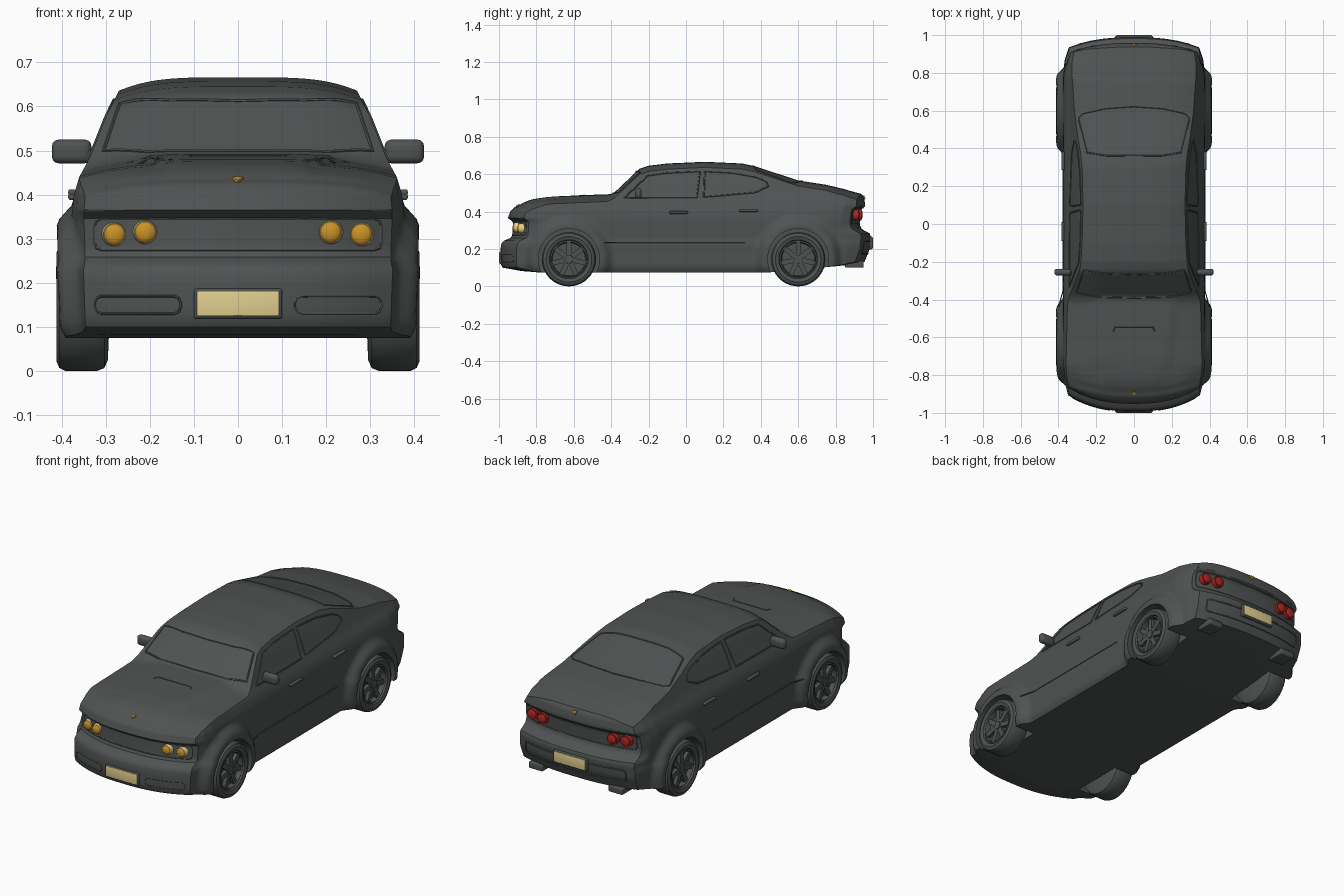
import bpy, bmesh, math
from mathutils import Vector, Matrix

if "Cube" in bpy.data.objects:
    bpy.data.objects.remove(bpy.data.objects["Cube"])


def material(name, c):
    m = bpy.data.materials.new(name)
    m.diffuse_color = (*c, 1)
    m.use_nodes = True
    m.node_tree.nodes["Principled BSDF"].inputs["Base Color"].default_value = m.diffuse_color
    return m


GREY = material("dark_grey", (0.08, 0.086, 0.086))
GOLD = material("gold", (0.60, 0.29, 0.02))
CREAM = material("cream", (0.76, 0.62, 0.27))
RED = material("red", (0.42, 0.02, 0.015))


def finish(name, bm, mat):
    bmesh.ops.recalc_face_normals(bm, faces=bm.faces)
    me = bpy.data.meshes.new(name)
    bm.to_mesh(me)
    bm.free()
    me.materials.append(mat)
    ob = bpy.data.objects.new(name, me)
    bpy.context.collection.objects.link(ob)
    return ob


def lerp(table, v):
    if v <= table[0][0]:
        return table[0][1]
    for (a, fa), (b, fb) in zip(table, table[1:]):
        if v <= b:
            return fa + (fb - fa) * (v - a) / (b - a)
    return table[-1][1]


def smooth(a, b, v):
    t = min(1, max(0, (v - a) / (b - a)))
    return t * t * (3 - 2 * t)


# --- body: a gridded box mapped onto the car's side, plan and section curves
TOP = [(-1, .425), (-.93, .447), (-.85, .458), (-.7, .472), (-.42, .484), (-.385, .5), (-.25, .628),
       (-.2, .645), (-.1, .657), (.1, .666), (.3, .657), (.37, .642), (.6, .566), (.75, .543),
       (.9, .518), (1, .495)]
FLOOR = [(-1, .1), (-.9, .082), (-.8, .075), (.45, .075), (.6, .09), (.9, .115), (1, .13)]
SIDE = [(.07, .355), (.1, .372), (.235, .377), (.25, .372), (.36, .376), (.4, .372), (.44, .36),
        (.48, .338), (.53, .318), (.58, .298), (.64, .268)]
TAPER = [(-1, .93), (-.9, .975), (-.75, 1), (.8, 1), (.92, .975), (1, .92)]
NOSE = [(.08, .035), (.11, .012), (.14, .008), (.2, .008), (.24, .015), (.262, .07), (.345, .075),
        (.365, .048), (.4, .06), (.43, .09)]
TAIL = [(.12, .05), (.2, .018), (.28, .012), (.305, .06), (.33, .072), (.41, .065), (.43, .04),
        (.48, .05), (.51, .075)]
WHEEL_Y, WHEEL_R = (-.626, .6), .145


def body_point(u, v, t):
    y = 2 * v - 1
    zt = lerp(TOP, y) - .03 * u ** 4
    zb = lerp(FLOOR, y)
    z = zb + (.36 - zb) * t / .6 if t <= .6 else .36 + (zt - .36) * (t - .6) / .4
    x = u * lerp(SIDE, z) * lerp(TAPER, y)
    # raised centre of the bonnet
    if t > .6:
        lim = .14 + .07 * smooth(-.9, -.43, y)
        z += .009 * (t - .6) / .4 * smooth(lim + .025, lim, abs(x)) * smooth(-.98, -.85, y) * smooth(-.39, -.43, y)
    # bowed bumpers with recessed light panels
    y += min(1, max(0, (-.75 - y) / .25)) * (lerp(NOSE, z) + .08 * (abs(x) / .34) ** 2.5) \
        - min(1, max(0, (y - .75) / .25)) * (lerp(TAIL, z) + .05 * (abs(x) / .34) ** 2.5)
    # flared wheel arches
    d = min(math.hypot(y - w, z - .145) for w in WHEEL_Y)
    x += u * .036 * smooth(.24, .185, d)
    return x, y, z


N = (24, 120, 30)
bm = bmesh.new()
cache = {}


def grid_vert(k):
    if k not in cache:
        cache[k] = bm.verts.new(body_point(2 * k[0] / N[0] - 1, k[1] / N[1], k[2] / N[2]))
    return cache[k]


for ax in range(3):
    a, b = [i for i in range(3) if i != ax]
    for end in (0, N[ax]):
        for i in range(N[a]):
            for j in range(N[b]):
                quad = []
                for di, dj in ((0, 0), (1, 0), (1, 1), (0, 1)):
                    k = [0, 0, 0]
                    k[ax], k[a], k[b] = end, i + di, j + dj
                    quad.append(grid_vert(tuple(k)))
                bm.faces.new(quad)
body = finish("car_body", bm, GREY)


def cylinder(bm, r1, r2, depth, axis, loc, seg=32):
    rot = Matrix.Rotation(math.pi / 2, 4, 'Y' if axis == 'X' else 'X')
    bmesh.ops.create_cone(bm, cap_ends=True, segments=seg, radius1=r1, radius2=r2, depth=depth,
                          matrix=Matrix.Translation(loc) @ rot)


# wheel wells
bm = bmesh.new()
for s in (-1, 1):
    for wy in WHEEL_Y:
        cylinder(bm, .163, .163, .25, 'X', (s * .4, wy, .145), 48)
cutter = finish("well_cutter", bm, GREY)
cutter.hide_render = True
mod = body.modifiers.new("wells", 'BOOLEAN')
mod.operation, mod.object, mod.solver = 'DIFFERENCE', cutter, 'EXACT'
bpy.context.view_layer.objects.active = body
bpy.ops.object.modifier_apply(modifier="wells")
bpy.data.objects.remove(cutter)
bpy.context.view_layer.update()


def box(name, size, loc, mat, bevel=0.0, rot=None):
    bm = bmesh.new()
    bmesh.ops.create_cube(bm, size=1, matrix=Matrix.Diagonal((*size, 1)))
    if bevel:
        bmesh.ops.bevel(bm, geom=bm.edges[:], offset=bevel, segments=3, affect='EDGES', profile=.5)
    bm.transform(Matrix.Translation(loc) @ (rot or Matrix()))
    return finish(name, bm, mat)


def hit(origin, direction):
    ok, loc, nor, _ = body.ray_cast(Vector(origin), Vector(direction))
    return (loc, nor) if ok else (None, None)


DIRS = {'front': lambda a, b: ((a, -3, b), (0, 1, 0)), 'back': lambda a, b: ((a, 3, b), (0, -1, 0)),
        'top': lambda a, b: ((a, b, 3), (0, 0, -1)), 'right': lambda a, b: ((3, a, b), (-1, 0, 0)),
        'left': lambda a, b: ((-3, a, b), (1, 0, 0))}


def trim(name, pts, view, closed=True, r=.004):
    """A thin bead laid on the body along an outline drawn in one view."""
    path = []
    for p, q in zip(pts, pts[1:] + (pts[:1] if closed else [])):
        for i in range(10):
            f = i / 10
            loc, _ = hit(*DIRS[view](p[0] + (q[0] - p[0]) * f, p[1] + (q[1] - p[1]) * f))
            if loc:
                path.append(loc)
    cu = bpy.data.curves.new(name, 'CURVE')
    cu.dimensions, cu.bevel_depth, cu.bevel_resolution = '3D', r, 1
    sp = cu.splines.new('POLY')
    sp.points.add(len(path) - 1)
    for p, co in zip(sp.points, path):
        p.co = (*co, 1)
    sp.use_cyclic_u = closed
    tmp = bpy.data.objects.new("tmp", cu)
    me = bpy.data.meshes.new_from_object(tmp)
    bpy.data.objects.remove(tmp)
    me.materials.clear()
    me.materials.append(GREY)
    bpy.context.collection.objects.link(bpy.data.objects.new(name, me))


def round_rect(x0, x1, z0, z1, r=.015):
    pts = []
    for cx, cz, a0 in ((x1 - r, z1 - r, 0), (x0 + r, z1 - r, 90), (x0 + r, z0 + r, 180), (x1 - r, z0 + r, 270)):
        pts += [(cx + r * math.cos(math.radians(a0 + a)), cz + r * math.sin(math.radians(a0 + a))) for a in (0, 45, 90)]
    return pts


# window frames, panel outlines and seams
trim("windscreen_frame", [(0, -.39), (.2, -.385), (.305, -.362), (.268, -.245), (.15, -.262), (0, -.266),
                          (-.15, -.262), (-.268, -.245), (-.305, -.362), (-.2, -.385)], 'top')
trim("rear_window_frame", [(0, .36), (.15, .362), (.25, .378), (.295, .56), (.27, .585), (.15, .612), (0, .622),
                           (-.15, .612), (-.27, .585), (-.295, .56), (-.25, .378), (-.15, .362)], 'top')
trim("grille_outline", round_rect(-.325, .325, .275, .345), 'front', r=.003)
trim("tail_panel_outline", round_rect(-.325, .325, .335, .42), 'back', r=.003)
trim("rear_bumper_recess", round_rect(-.3, .3, .175, .24), 'back', r=.004)
trim("bonnet_vent", [(-.11, -.57), (-.1, -.545), (.1, -.545), (.11, -.57)], 'top', False, .003)
for view, s in (('right', 1), ('left', -1)):
    trim(view + "_front_window_frame", [(-.33, .474), (-.27, .53), (-.205, .592), (-.1, .607), (.075, .615),
                                        (.058, .476)], view)
    trim(view + "_rear_window_frame", [(.1, .615), (.25, .607), (.38, .583), (.43, .56), (.44, .535), (.37, .502),
                                       (.095, .478)], view)
    trim(view + "_sill_seam", [(-.44, .235), (.4, .235)], view, False, .003)
    trim(view + "_fog_light_outline", round_rect(min(s * .13, s * .325), max(s * .13, s * .325), .13, .17),
         'front', r=.003)
    # door handles
    for y, z in ((-.04, .395), (.335, .405)):
        box(view + "_door_handle", (.018, .1, .014), (s * .376, y, z), GREY, .005)
    # wing mirrors
    box(view + "_mirror", (.09, .036, .054), (s * .377, -.255, .498), GREY, .016)
    box(view + "_mirror_arm", (.06, .025, .025), (s * .325, -.258, .488), GREY, .006)
    # exhaust
    box(view + "_exhaust", (.085, .1, .035), (s * .24, .90, .118), GREY, .006)
    # headlights: cream bezel with gold lens; tail lights: red
    for x, z in ((.28, .31), (.21, .315)):
        loc, _ = hit(*DIRS['front'](s * x, z))
        bm = bmesh.new()
        cylinder(bm, .025, .031, .045, 'Y', loc + Vector((0, .008, 0)))
        bmesh.ops.rotate(bm, verts=bm.verts, cent=loc + Vector((0, .008, 0)), matrix=Matrix.Rotation(math.pi, 3, 'Z'))
        finish(view + "_headlight_bezel", bm, CREAM)
        bm = bmesh.new()
        bmesh.ops.create_uvsphere(bm, u_segments=24, v_segments=12, radius=.024,
                                  matrix=Matrix.Translation(loc + Vector((0, -.012, 0))) @ Matrix.Diagonal((1, .5, 1, 1)))
        finish(view + "_headlight_lens", bm, GOLD)
        loc, _ = hit(*DIRS['back'](s * x, .382))
        bm = bmesh.new()
        cylinder(bm, .03, .03, .04, 'Y', loc)
        bmesh.ops.create_uvsphere(bm, u_segments=24, v_segments=12, radius=.024,
                                  matrix=Matrix.Translation(loc + Vector((0, .02, 0))) @ Matrix.Diagonal((1, .3, 1, 1)))
        finish(view + "_tail_light", bm, RED)

# number plates
for name, s, z in (("front", -1, .153), ("rear", 1, .232)):
    box(name + "_plate_frame", (.2, .03, .068), (0, s * .982, z), GREY, .006)
    box(name + "_plate", (.186, .008, .056), (0, s * .996, z), CREAM, .002)

# plain triangular badges
for name, view, p in (("bonnet_badge", 'top', (0, -.895)), ("boot_badge", 'back', (0, .478))):
    loc, nor = hit(*DIRS[view](*p))
    bm = bmesh.new()
    bmesh.ops.create_cone(bm, cap_ends=True, segments=3, radius1=.018, radius2=.013, depth=.012)
    top_dir = (Vector((0, 0, 1)) - nor * nor.z).normalized()
    frame = Matrix((top_dir.cross(nor), top_dir, nor)).transposed().to_4x4()
    flip = min(bm.verts, key=lambda v: v.co.y - abs(v.co.x)).co
    turn = Matrix.Rotation(-math.pi / 2 - math.atan2(flip.y, flip.x), 4, 'Z')
    bm.transform(Matrix.Translation(loc) @ frame @ turn)
    finish(name, bm, GOLD)

# wheels: lathed tyre and rim, spokes and hub
TYRE = [(.29, 0), (.295, .12), (.303, .138), (.32, .145), (.39, .145), (.405, .138), (.412, .122), (.406, .104),
        (.398, .1), (.402, .093), (.376, .088), (.374, 0)]
for side, s in (("right", 1), ("left", -1)):
    for end, wy in (("front", WHEEL_Y[0]), ("rear", WHEEL_Y[1])):
        bm = bmesh.new()
        verts = [bm.verts.new((x, r, 0)) for x, r in TYRE]
        edges = [bm.edges.new(e) for e in zip(verts, verts[1:])]
        bmesh.ops.spin(bm, geom=verts + edges, cent=(0, 0, 0), axis=(1, 0, 0), angle=2 * math.pi, steps=40)
        bmesh.ops.remove_doubles(bm, verts=bm.verts, dist=.0005)
        cylinder(bm, .026, .022, .03, 'X', (.385, 0, 0), 20)
        for i in range(7):
            bmesh.ops.create_cube(bm, size=1, matrix=Matrix.Rotation(2 * math.pi * i / 7, 4, 'X') @
                                  Matrix.Translation((.384, 0, .055)) @ Matrix.Diagonal((.022, .026, .076, 1)))
        bm.transform(Matrix.Translation((0, wy, WHEEL_R)) @ Matrix.Diagonal((s, 1, 1, 1)))
        finish(side + "_" + end + "_wheel", bm, GREY)

bpy.ops.object.select_all(action='SELECT')
bpy.ops.object.shade_smooth_by_angle(angle=math.radians(35))
